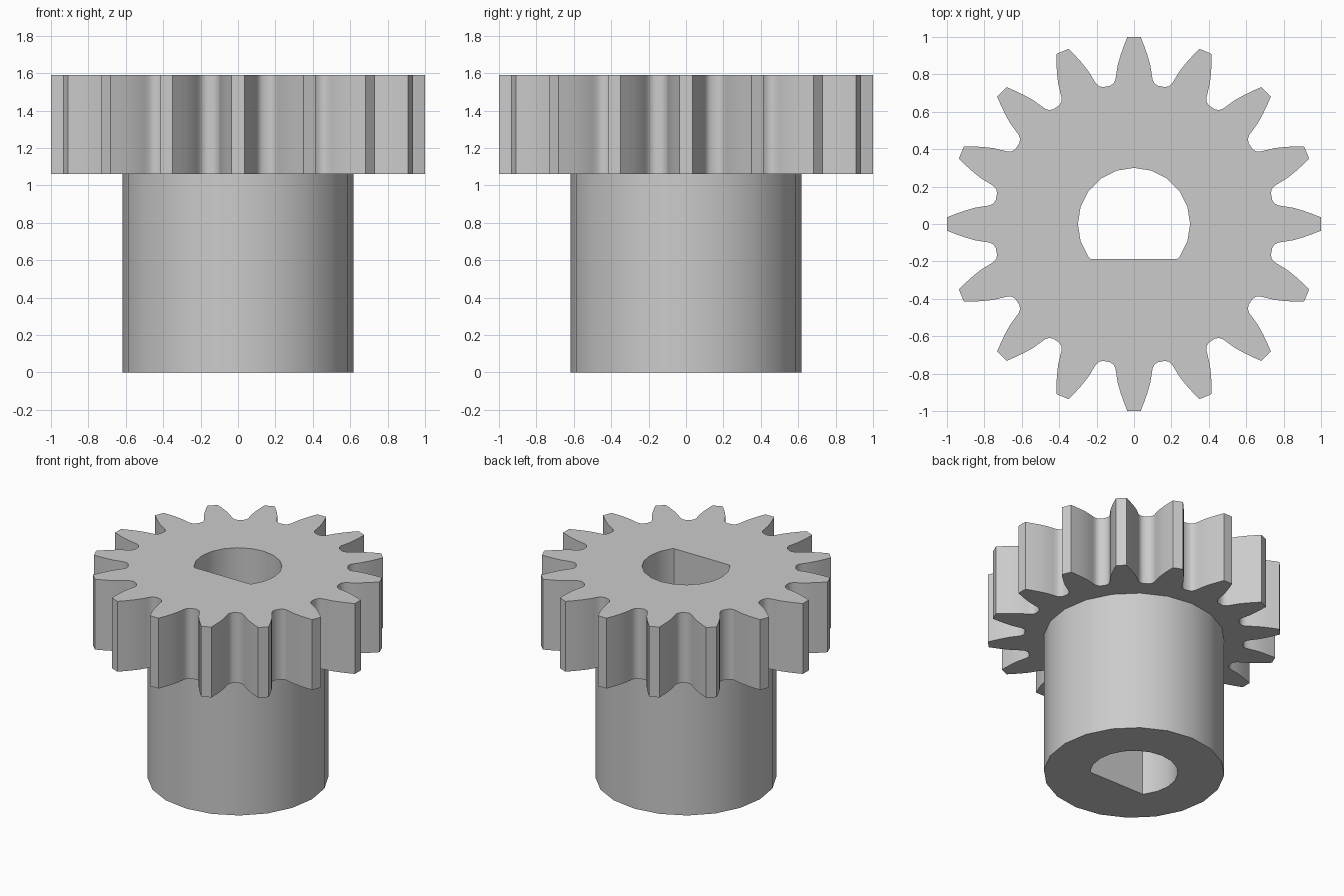
import bpy
import bmesh
from math import cos, sin, pi, radians, sqrt

cube = bpy.data.objects.get("Cube")
if cube:
    bpy.data.objects.remove(cube, do_unlink=True)

TEETH = 16
SIDES = 20
HUB_R, BORE_R, FLAT_Y = 0.617, 0.30, -0.187
Z_BASE, Z_SHOULDER, Z_TOP = 0.0, 1.06, 1.59


def circle(radius):
    return [(radius * cos(2 * pi * i / SIDES), radius * sin(2 * pi * i / SIDES))
            for i in range(SIDES)]


def gear_outline():
    # Right half of one tooth, from tip to root, mirrored and turned
    half = [(0.036, 0.999), (0.054, 0.953), (0.071, 0.905), (0.087, 0.85),
            (0.095, 0.80), (0.099, 0.773), (0.110, 0.751), (0.128, 0.739)]
    tooth = half[::-1] + [(-x, y) for x, y in half]
    points = []
    for i in range(TEETH):
        a = 2 * pi * i / TEETH
        points += [(x * cos(a) - y * sin(a), x * sin(a) + y * cos(a)) for x, y in tooth]
    return points


def bore_outline():
    # Round hole cut off by a flat on the front side
    half_width = sqrt(BORE_R ** 2 - FLAT_Y ** 2) - 0.003
    arc = [p for p in circle(BORE_R) if p[1] > FLAT_Y]
    split = next(i for i, p in enumerate(arc) if p[1] < -0.01 and p[0] > 0)
    arc = arc[split:] + arc[:split]
    return arc + [(-half_width, FLAT_Y), (half_width, FLAT_Y)]


bm = bmesh.new()


def ring(points, z):
    verts = [bm.verts.new((x, y, z)) for x, y in points]
    return [(v, verts[(i + 1) % len(verts)]) for i, v in enumerate(verts)]


def wall(low, high):
    for (a, b), (d, c) in zip(low, high):
        bm.faces.new((a, b, c, d))


def cap(outer, inner):
    edges = [bm.edges.get(pair) for pair in outer + inner]
    bmesh.ops.triangle_fill(bm, use_beauty=True, use_dissolve=False, edges=edges)


# Toothed head, hub and through bore share their rings as one closed solid
head_low, head_high = (ring(gear_outline(), z) for z in (Z_SHOULDER, Z_TOP))
hub_low, hub_high = (ring(circle(HUB_R), z) for z in (Z_BASE, Z_SHOULDER))
bore_low, bore_high = (ring(bore_outline(), z) for z in (Z_BASE, Z_TOP))
wall(head_low, head_high)
wall(hub_low, hub_high)
wall(bore_low, bore_high)
cap(head_high, bore_high)
cap(head_low, hub_high)
cap(hub_low, bore_low)
bmesh.ops.recalc_face_normals(bm, faces=bm.faces)

mesh = bpy.data.meshes.new("pinion_gear")
bm.to_mesh(mesh)
bm.free()
gear = bpy.data.objects.new("pinion_gear", mesh)
bpy.context.collection.objects.link(gear)

# Plain grey metal
grey = bpy.data.materials.new("plain_grey")
grey.use_nodes = True
colour = (0.6, 0.6, 0.6, 1.0)
grey.diffuse_color = colour
grey.node_tree.nodes["Principled BSDF"].inputs["Base Color"].default_value = colour
mesh.materials.append(grey)

# Smooth walls with sharp rims
bpy.ops.object.select_all(action="DESELECT")
gear.select_set(True)
bpy.context.view_layer.objects.active = gear
bpy.ops.object.shade_smooth_by_angle(angle=radians(30))
